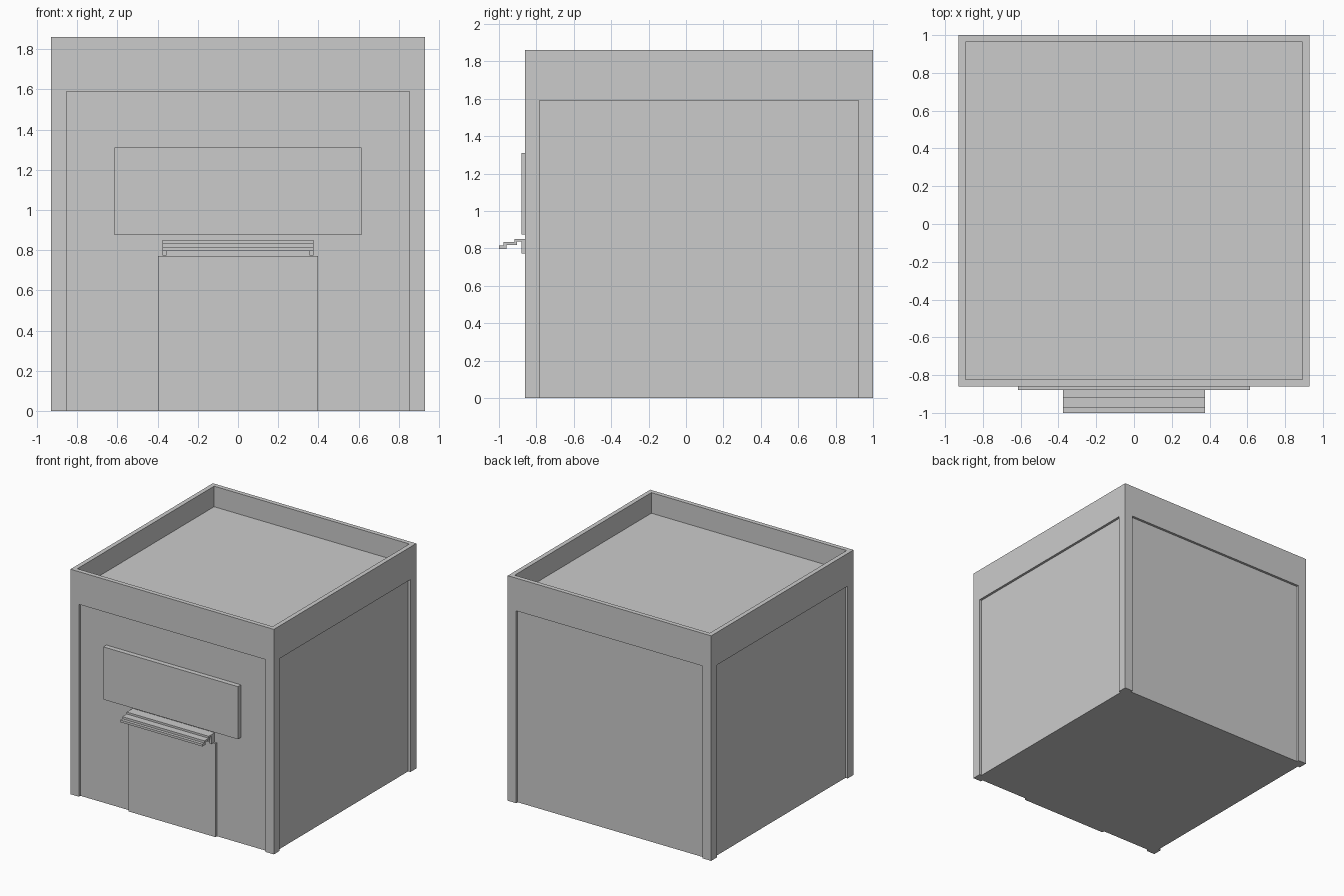
import bpy
import bmesh

if "Cube" in bpy.data.objects:
    bpy.data.objects.remove(bpy.data.objects["Cube"])


def box(name, x, y, z):
    """Axis-aligned box from (min, max) pairs."""
    bm = bmesh.new()
    bmesh.ops.create_cube(bm, size=1)
    for v in bm.verts:
        for i, (lo, hi) in enumerate((x, y, z)):
            v.co[i] = hi if v.co[i] > 0 else lo
    mesh = bpy.data.meshes.new(name)
    bm.to_mesh(mesh)
    bm.free()
    obj = bpy.data.objects.new(name, mesh)
    bpy.context.collection.objects.link(obj)
    return obj


def cut(target, cutter):
    """Subtract the cutter, then discard it."""
    mod = target.modifiers.new("cut", 'BOOLEAN')
    mod.operation = 'DIFFERENCE'
    mod.solver = 'EXACT'
    mod.object = cutter
    bpy.context.view_layer.objects.active = target
    bpy.ops.object.modifier_apply(modifier=mod.name)
    bpy.data.objects.remove(cutter)


W, Y0, Y1, H = 0.93, -0.86, 1.0, 1.86    # outer shell
REC, POST, PANEL_TOP = 0.02, 0.077, 1.59  # wall panels
RIM, ROOF = 0.037, 1.69                   # parapet

# Main block with a sunken roof
building = box("building", (-W, W), (Y0, Y1), (0, H))
cut(building, box("roof_cutter", (-W + RIM, W - RIM), (Y0 + RIM, Y1 - RIM), (ROOF, H + 0.1)))

# Recessed wall panels on all four sides, leaving corner posts and a top band
px, py, pz = (-W + POST, W - POST), (Y0 + POST, Y1 - POST), (-0.1, PANEL_TOP)
cut(building, box("front_cutter", px, (Y0 - 0.1, Y0 + REC), pz))
cut(building, box("back_cutter", px, (Y1 - REC, Y1 + 0.1), pz))
cut(building, box("right_cutter", (W - REC, W + 0.1), py, pz))
cut(building, box("left_cutter", (-W - 0.1, -W + REC), py, pz))

# Door slab and sign board on the front panel
WALL = Y0 + REC
box("door", (-0.397, 0.397), (Y0, WALL), (0, 0.772))
box("sign_board", (-0.615, 0.615), (-0.88, WALL), (0.875, 1.31))

# Stepped awning as one extruded profile (y, z)
profile = [(WALL, 0.85), (-0.918, 0.85), (-0.918, 0.834), (-0.975, 0.834),
           (-0.975, 0.816), (-1.0, 0.816), (-1.0, 0.797), (-0.96, 0.797),
           (-0.96, 0.818), (-0.903, 0.818), (-0.903, 0.836), (WALL, 0.836)]
bm = bmesh.new()
face = bm.faces.new([bm.verts.new((-0.375, y, z)) for y, z in profile])
ext = bmesh.ops.extrude_face_region(bm, geom=[face])
bmesh.ops.translate(bm, vec=(0.75, 0, 0),
                    verts=[g for g in ext["geom"] if isinstance(g, bmesh.types.BMVert)])
bmesh.ops.recalc_face_normals(bm, faces=bm.faces)
mesh = bpy.data.meshes.new("awning")
bm.to_mesh(mesh)
bm.free()
bpy.context.collection.objects.link(bpy.data.objects.new("awning", mesh))

# Awning brackets at both ends
for side, x in (("left", (-0.375, -0.355)), ("right", (0.355, 0.375))):
    box("awning_bracket_" + side, x, (-0.88, WALL), (0.773, 0.836))
